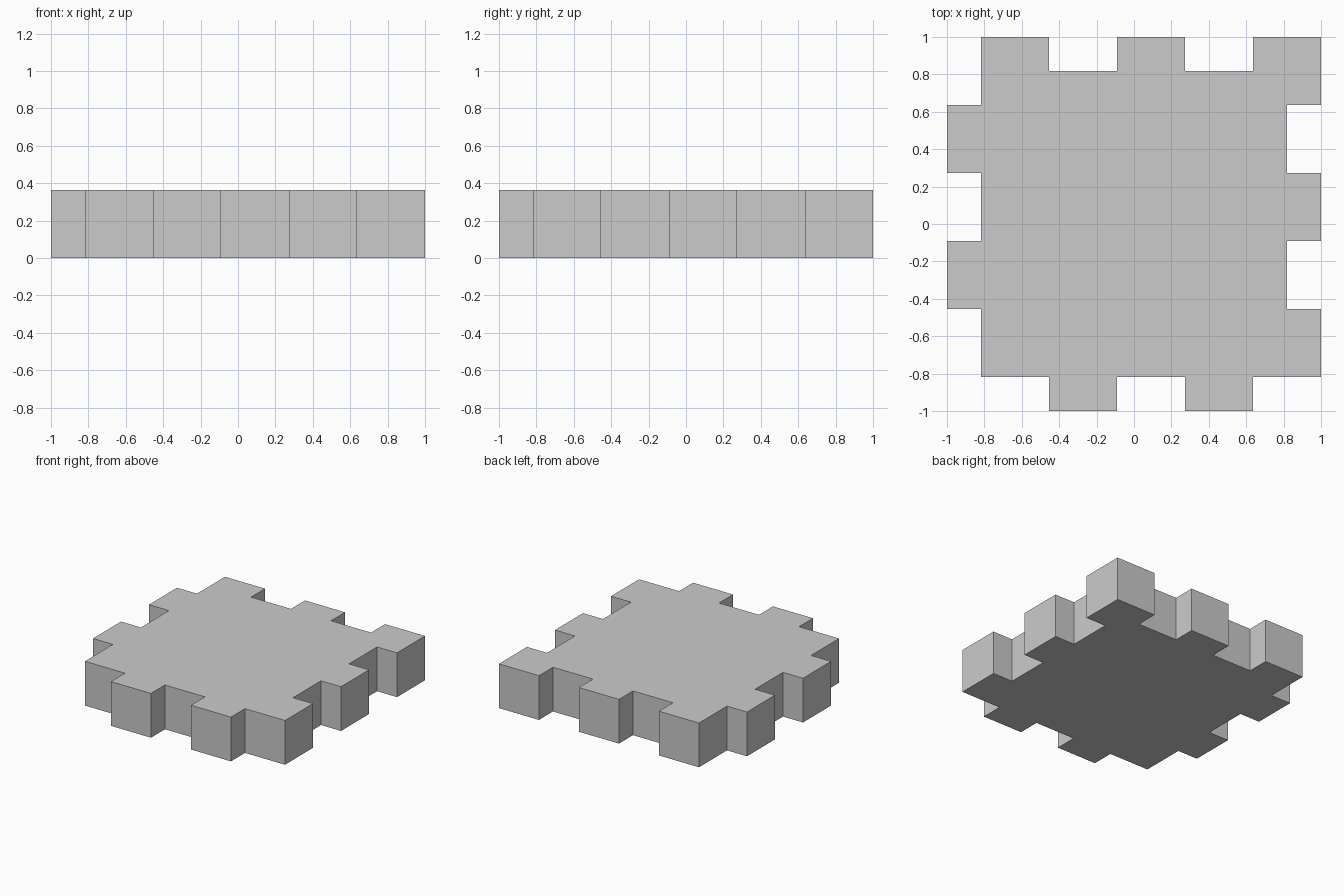
import bpy, bmesh

if "Cube" in bpy.data.objects:
    bpy.data.objects.remove(bpy.data.objects["Cube"])

UNIT = 2 / 11      # the tile is an 11 x 11 grid of units, two units thick

# Front and right edges of the outline, in grid units
half = [(1, 1), (3, 1), (3, 0), (5, 0), (5, 1), (7, 1), (7, 0), (9, 0), (9, 1),
        (11, 1), (11, 3), (10, 3), (10, 5), (11, 5), (11, 7), (10, 7),
        (10, 9), (11, 9), (11, 11)]

# Back and left edges mirror them across the diagonal
outline = half + [(y, x) for x, y in reversed(half[1:-1])]

# Extrude the outline into a solid tile
bm = bmesh.new()
base = bm.faces.new([bm.verts.new((x * UNIT - 1, y * UNIT - 1, 0)) for x, y in outline])
top = bmesh.ops.extrude_face_region(bm, geom=[base], use_keep_orig=True)["geom"]
bmesh.ops.translate(bm, vec=(0, 0, 2 * UNIT),
                    verts=[v for v in top if isinstance(v, bmesh.types.BMVert)])
bmesh.ops.recalc_face_normals(bm, faces=bm.faces)

mesh = bpy.data.meshes.new("interlocking_tile")
bm.to_mesh(mesh)
bm.free()
tile = bpy.data.objects.new("interlocking_tile", mesh)
bpy.context.collection.objects.link(tile)
